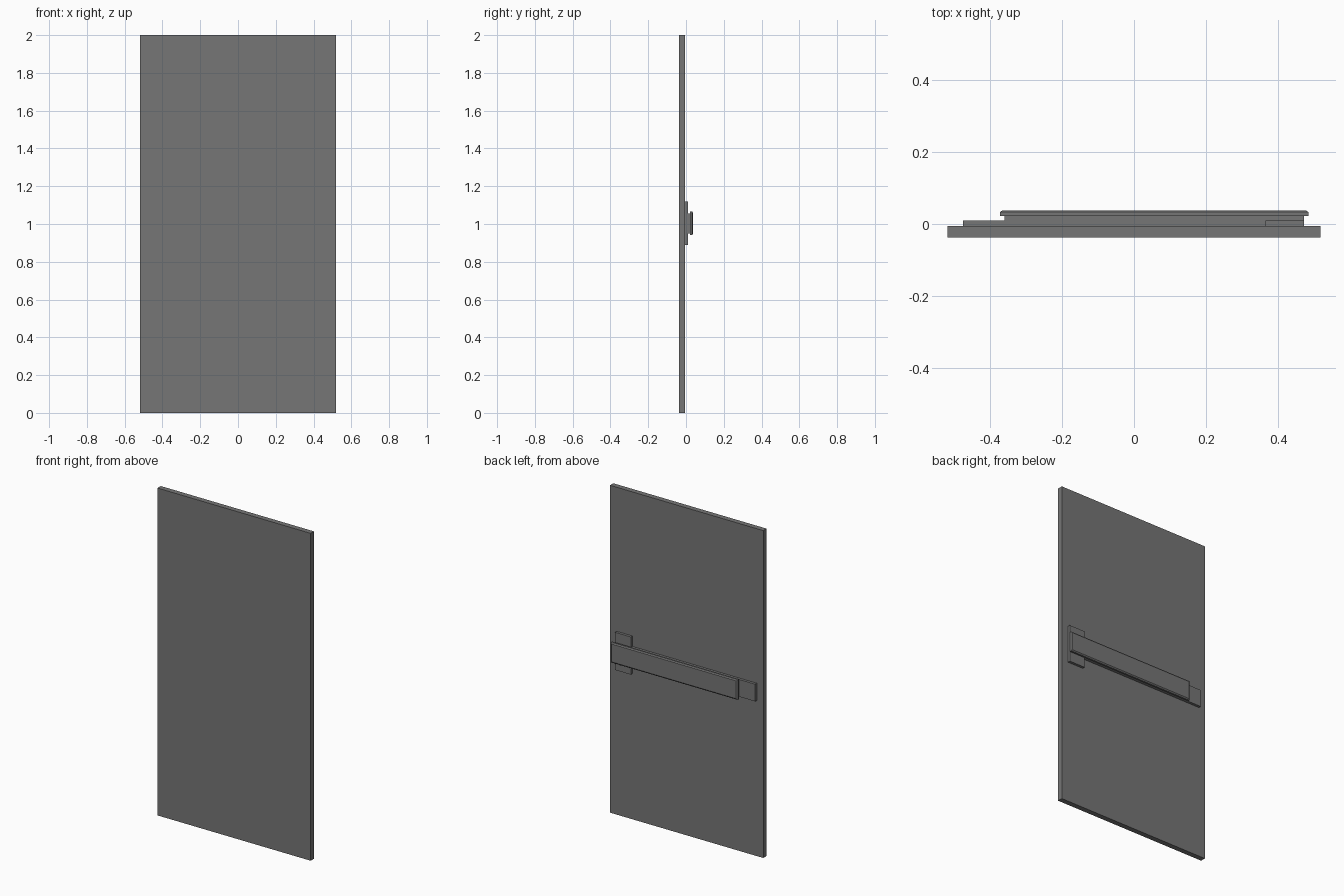
import bpy
import bmesh

if "Cube" in bpy.data.objects:
    bpy.data.objects.remove(bpy.data.objects["Cube"])

grey = bpy.data.materials.new("door_grey")
grey.diffuse_color = (0.18, 0.18, 0.18, 1)
grey.use_nodes = True
grey.node_tree.nodes["Principled BSDF"].inputs["Base Color"].default_value = grey.diffuse_color


def box(name, x, y, z, chamfer=None):
    """Box from (min, max) ranges; chamfer = (inset, depth) tapers the back (+y) edge."""
    bm = bmesh.new()
    bmesh.ops.create_cube(bm, size=1)
    for v in bm.verts:
        v.co = [r[0] if c < 0 else r[1] for c, r in zip(v.co, (x, y, z))]
    if chamfer:
        inset, depth = chamfer
        back = max(bm.faces, key=lambda f: f.calc_center_median().y)
        for v in back.verts:
            v.co.y -= depth
        top = bmesh.ops.extrude_discrete_faces(bm, faces=[back])["faces"][0]
        cx, cz = sum(x) / 2, sum(z) / 2
        for v in top.verts:
            v.co.y += depth
            v.co.x += inset if v.co.x < cx else -inset
            v.co.z += inset if v.co.z < cz else -inset
    bmesh.ops.recalc_face_normals(bm, faces=bm.faces)
    mesh = bpy.data.meshes.new(name)
    bm.to_mesh(mesh)
    bm.free()
    mesh.materials.append(grey)
    obj = bpy.data.objects.new(name, mesh)
    bpy.context.collection.objects.link(obj)
    return obj


# Door leaf
box("door_panel", (-0.518, 0.518), (-0.038, -0.006), (0, 2))
# Latch plate and mounting rail on the back
box("latch_plate", (0.366, 0.473), (-0.006, 0.010), (0.89, 1.12))
box("mounting_rail", (-0.475, 0.366), (-0.006, 0.010), (0.951, 1.056))
# Push bar core and chamfered cover
box("push_bar_core", (-0.36, 0.473), (0.010, 0.024), (0.951, 1.056))
box("push_bar_cover", (-0.373, 0.485), (0.022, 0.038), (0.942, 1.065), (0.007, 0.005))
